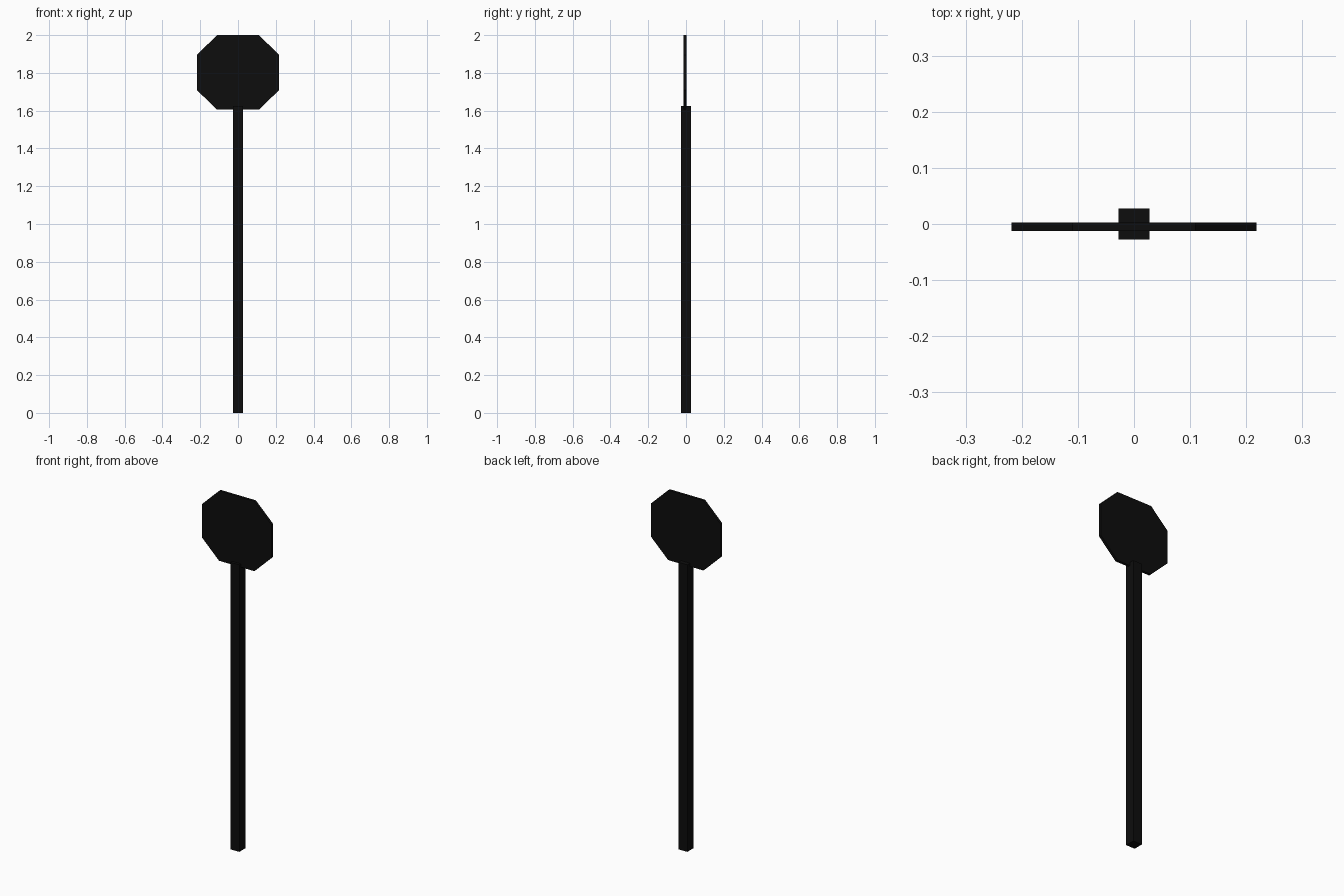
import bpy
import bmesh

if "Cube" in bpy.data.objects:
    bpy.data.objects.remove(bpy.data.objects["Cube"])

black = bpy.data.materials.new("black_paint")
black.diffuse_color = (0.004, 0.004, 0.004, 1)
black.use_nodes = True
black.node_tree.nodes["Principled BSDF"].inputs["Base Color"].default_value = black.diffuse_color


def prism(name, outline, offset):
    """Extrude a closed outline along an offset vector into a solid."""
    bm = bmesh.new()
    face = bm.faces.new([bm.verts.new(p) for p in outline])
    ext = bmesh.ops.extrude_face_region(bm, geom=[face], use_keep_orig=True)
    moved = [g for g in ext["geom"] if isinstance(g, bmesh.types.BMVert)]
    bmesh.ops.translate(bm, verts=moved, vec=offset)
    bmesh.ops.recalc_face_normals(bm, faces=bm.faces)
    mesh = bpy.data.meshes.new(name)
    bm.to_mesh(mesh)
    bm.free()
    mesh.materials.append(black)
    obj = bpy.data.objects.new(name, mesh)
    bpy.context.collection.objects.link(obj)
    return obj


# Square post
w = 0.0277
prism("post", [(-w, -w, 0), (w, -w, 0), (w, w, 0), (-w, w, 0)], (0, 0, 1.624))

# Octagonal sign plate, slightly wider than tall, set just in front of centre
half_w, half_h, centre_z = 0.218, 0.1975, 1.8025
flat_x, flat_z = 0.110, 0.0935
quarter = [(half_w, flat_z), (flat_x, half_h)]
right = [(x, -z) for x, z in reversed(quarter)] + quarter
loop = right + [(-x, z) for x, z in reversed(right)]
prism("sign_plate", [(x, -0.0125, centre_z + z) for x, z in loop], (0, 0.015, 0))
